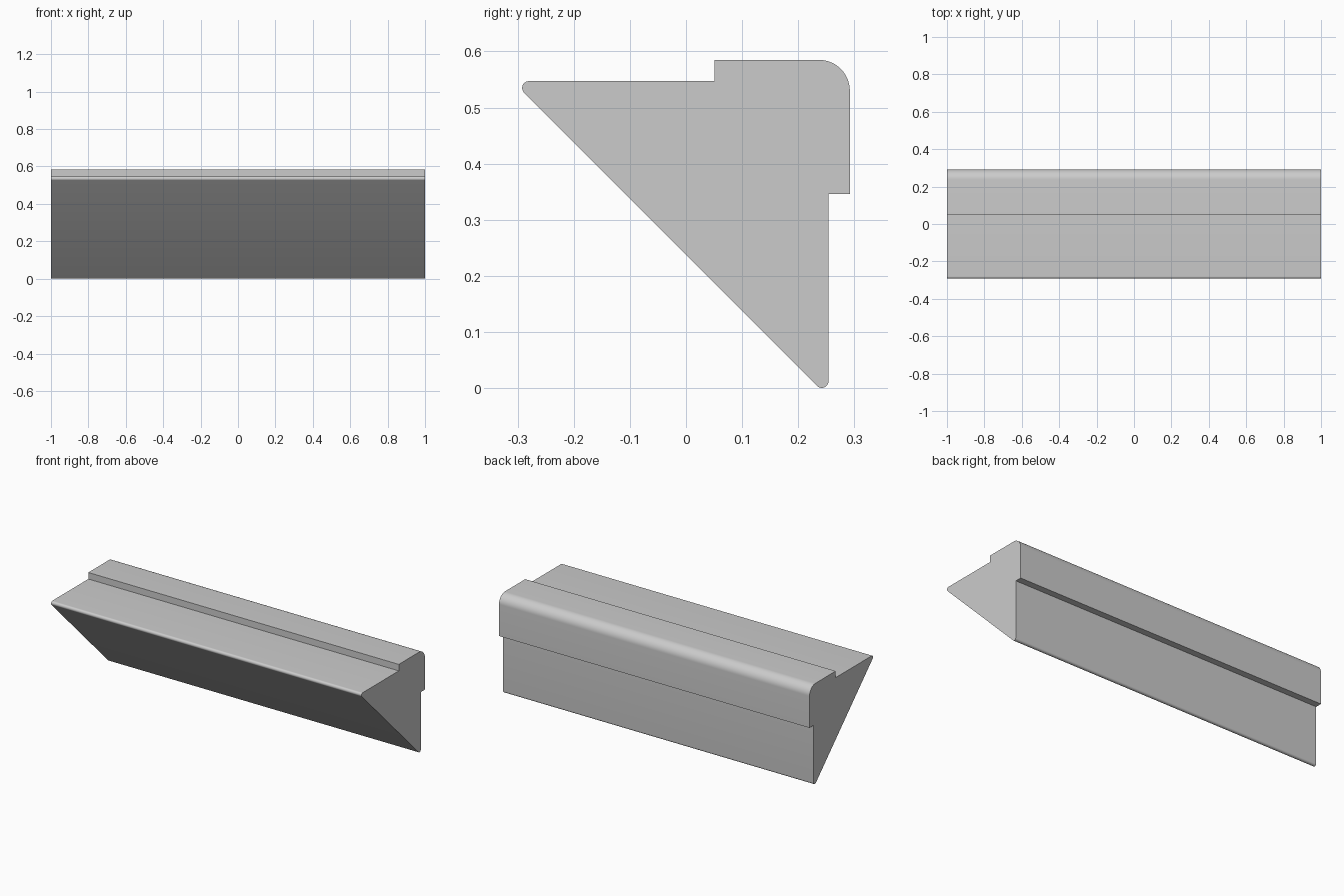
import bpy
import bmesh
import math
from mathutils import Vector

cube = bpy.data.objects.get("Cube")
if cube:
    bpy.data.objects.remove(cube, do_unlink=True)

# Single plain grey
grey = bpy.data.materials.new("plain_grey")
grey.use_nodes = True
color = (0.6, 0.6, 0.6, 1)
grey.diffuse_color = color
grey.node_tree.nodes["Principled BSDF"].inputs["Base Color"].default_value = color


def fillet(prev, corner, nxt, radius, steps=14):
    """Points of a tangent arc that rounds one profile corner."""
    a, b = (prev - corner).normalized(), (nxt - corner).normalized()
    half = a.angle(b) / 2
    centre = corner + (a + b).normalized() * radius / math.sin(half)
    start = corner + a * radius / math.tan(half) - centre
    end = corner + b * radius / math.tan(half) - centre
    sweep = math.pi - 2 * half
    return [centre + (start * math.sin((1 - i / steps) * sweep)
                      + end * math.sin(i / steps * sweep)) / math.sin(sweep)
            for i in range(steps + 1)]


# Cross-section corners: y, z, rounding radius
corners = [
    (-0.309, 0.547, 0.012),   # front tip
    (0.254, -0.0165, 0.012),  # bottom tip
    (0.254, 0.346, 0),        # underside of back lip
    (0.292, 0.346, 0),
    (0.292, 0.585, 0.055),    # rounded top back edge
    (0.051, 0.585, 0),        # top lip
    (0.051, 0.547, 0),
]
points = [Vector((y, z)) for y, z, r in corners]
profile = []
for i, (y, z, r) in enumerate(corners):
    if r:
        profile += fillet(points[i - 1], points[i], points[(i + 1) % len(points)], r)
    else:
        profile.append(points[i])

# Extrude the cross-section along the full length
bm = bmesh.new()
cap = bm.faces.new([bm.verts.new((-1, p.x, p.y)) for p in profile])
result = bmesh.ops.extrude_face_region(bm, geom=[cap], use_keep_orig=True)
moved = [v for v in result["geom"] if isinstance(v, bmesh.types.BMVert)]
bmesh.ops.translate(bm, verts=moved, vec=(2, 0, 0))
bmesh.ops.recalc_face_normals(bm, faces=bm.faces)

mesh = bpy.data.meshes.new("edge_rail")
bm.to_mesh(mesh)
bm.free()
mesh.materials.append(grey)
rail = bpy.data.objects.new("edge_rail", mesh)
bpy.context.collection.objects.link(rail)

# Smooth the rounded edges and keep the corners crisp
bpy.ops.object.select_all(action="DESELECT")
rail.select_set(True)
bpy.context.view_layer.objects.active = rail
bpy.ops.object.shade_smooth_by_angle(angle=math.radians(30))
